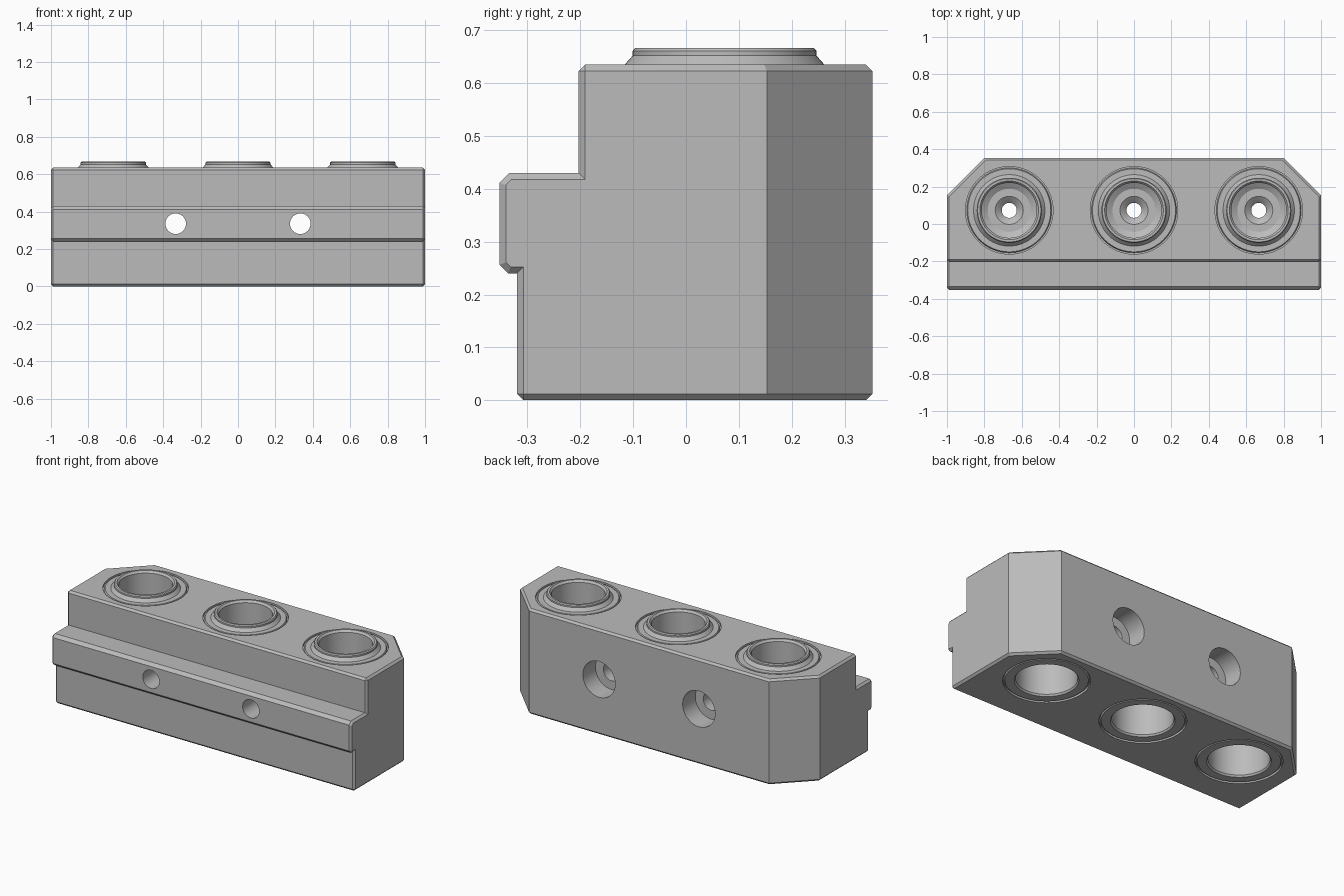
import bpy, bmesh
from math import pi
from mathutils import Matrix, Vector

if "Cube" in bpy.data.objects:
    bpy.data.objects.remove(bpy.data.objects["Cube"])

steel = bpy.data.materials.new("grey steel")
steel.use_nodes = True
GREY = (0.5, 0.5, 0.5, 1)
steel.diffuse_color = GREY
steel.node_tree.nodes["Principled BSDF"].inputs["Base Color"].default_value = GREY

HEIGHT = 0.635
BORE_Y = 0.073
BORE_X = (-0.667, 0, 0.667)
BOLT_X = (-0.333, 0.333)
BOLT_Z = 0.335
INSERT_R = 0.234


def add_object(name, bm):
    bmesh.ops.recalc_face_normals(bm, faces=bm.faces)
    mesh = bpy.data.meshes.new(name)
    bm.to_mesh(mesh)
    bm.free()
    mesh.materials.append(steel)
    obj = bpy.data.objects.new(name, mesh)
    bpy.context.collection.objects.link(obj)
    return obj


def smooth(obj):
    bpy.ops.object.select_all(action="DESELECT")
    obj.select_set(True)
    bpy.context.view_layer.objects.active = obj
    bpy.ops.object.shade_smooth_by_angle(angle=pi / 6)


def lathe(name, profile, matrix, steps=64):
    """Spin a closed (radius, height) profile about its own z axis."""
    bm = bmesh.new()
    verts = [bm.verts.new((r, 0, z)) for r, z in profile]
    edges = [bm.edges.new((v, verts[i - 1])) for i, v in enumerate(verts)]
    bmesh.ops.spin(bm, geom=verts + edges, cent=(0, 0, 0), axis=(0, 0, 1),
                   angle=2 * pi, steps=steps, use_duplicate=False)
    bmesh.ops.remove_doubles(bm, verts=bm.verts, dist=1e-4)
    bmesh.ops.transform(bm, matrix=matrix, verts=bm.verts)
    return add_object(name, bm)


def cut_cylinder(target, radius, length, matrix):
    """Subtract a cylinder centred on the matrix origin."""
    bm = bmesh.new()
    bmesh.ops.create_cone(bm, cap_ends=True, segments=64, radius1=radius,
                          radius2=radius, depth=length, matrix=matrix)
    cutter = add_object("cutter", bm)
    cutter.hide_render = True
    mod = target.modifiers.new("hole", "BOOLEAN")
    mod.operation, mod.solver, mod.object = "DIFFERENCE", "EXACT", cutter
    bpy.context.view_layer.objects.active = target
    bpy.ops.object.modifier_apply(modifier=mod.name)
    bpy.data.objects.remove(cutter)


# Stepped block with a front rib, extruded along x
side = [(0.353, 0), (0.353, HEIGHT), (-0.203, HEIGHT), (-0.203, 0.43),
        (-0.335, 0.43), (-0.353, 0.412), (-0.353, 0.256), (-0.337, 0.24),
        (-0.32, 0.24), (-0.32, 0)]
bm = bmesh.new()
face = bm.faces.new([bm.verts.new((-1, y, z)) for y, z in side])
new = bmesh.ops.extrude_face_region(bm, geom=[face])["geom"]
bmesh.ops.translate(bm, vec=(2, 0, 0),
                    verts=[v for v in new if isinstance(v, bmesh.types.BMVert)])

# Cut off both rear corners
for s in (-1, 1):
    cut = bmesh.ops.bisect_plane(
        bm, geom=bm.verts[:] + bm.edges[:] + bm.faces[:],
        plane_co=(s * 0.8, 0.353, 0), plane_no=(s, 1, 0), clear_outer=True)
    bmesh.ops.holes_fill(bm, edges=[e for e in cut["geom_cut"]
                                    if isinstance(e, bmesh.types.BMEdge)])
bmesh.ops.recalc_face_normals(bm, faces=bm.faces)


# Chamfer the end outlines and the top and bottom outlines
def chamfered(edge):
    a, b = (v.co for v in edge.verts)
    if abs(a.z - b.z) > 0.01 and min(a.y, b.y) > 0.1:
        return False
    return (min(abs(a.x), abs(b.x)) > 0.999
            and a.x * b.x > 0
            or max(a.z, b.z) < 0.001
            or min(a.z, b.z) > HEIGHT - 0.001)


bmesh.ops.bevel(bm, geom=[e for e in bm.edges if chamfered(e)], offset=0.012,
                segments=1, profile=0.5, affect="EDGES")
block = add_object("clamp_block", bm)

# Bores for the inserts, and counterbored bolt holes from the back
for x in BORE_X:
    cut_cylinder(block, INSERT_R, 2, Matrix.Translation((x, BORE_Y, 0.3)))
for x in BOLT_X:
    for radius, length, y in ((0.055, 2, 0), (0.108, 0.24, 0.353)):
        cut_cylinder(block, radius, length, Matrix.Translation((x, y, BOLT_Z))
                     @ Matrix.Rotation(pi / 2, 4, "X"))
smooth(block)

# Raised bushings: a collar on top, deep cups above and below a pierced web
bushing = [
    (0.04, 0.27), (0.04, 0.39), (0.055, 0.405), (0.075, 0.42),
    (0.115, 0.42), (0.147, 0.44), (0.147, 0.655), (0.157, 0.667),
    (0.169, 0.667), (0.174, 0.661), (0.174, 0.652), (0.191, 0.633),
    (0.222, 0.633), (0.227, 0.622), (INSERT_R, 0.622),
    (INSERT_R, 0.013), (0.227, 0.013), (0.222, 0.002), (0.172, 0.002),
    (0.165, 0.012), (0.165, 0.27)]
for label, x in zip(("right", "middle", "left"), BORE_X):
    smooth(lathe("bushing_" + label, bushing, Matrix.Translation((x, BORE_Y, 0))))
